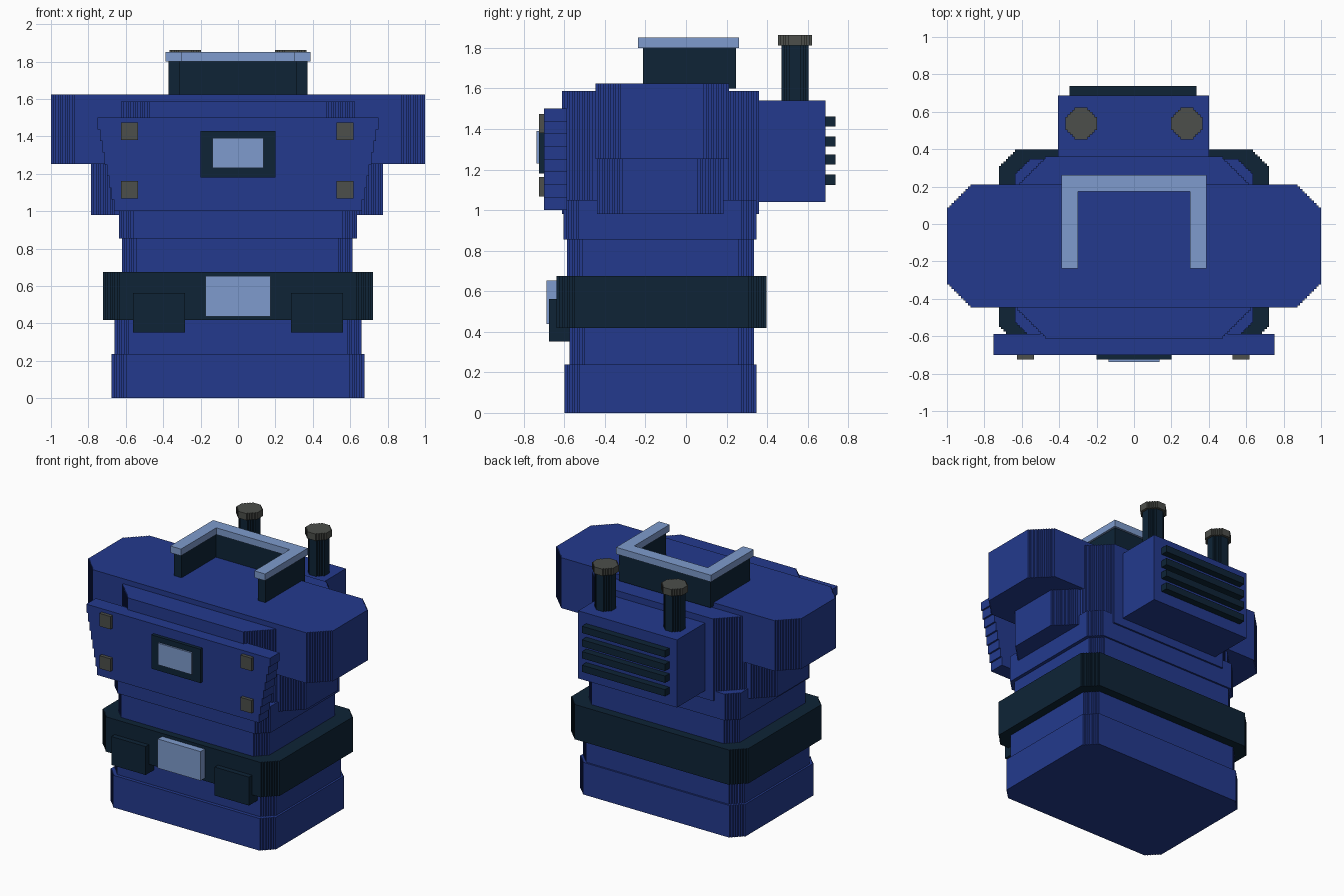
import bpy, bmesh

if "Cube" in bpy.data.objects:
    bpy.data.objects.remove(bpy.data.objects["Cube"])

U = 1 / 80  # size of one stair step on the cut corners


def material(name, rgb):
    m = bpy.data.materials.new(name)
    m.diffuse_color = (*rgb, 1)
    m.use_nodes = True
    m.node_tree.nodes["Principled BSDF"].inputs["Base Color"].default_value = m.diffuse_color
    return m


BLUE = material("armour blue", (0.017, 0.042, 0.27))
DARK = material("dark navy", (0.0044, 0.0176, 0.037))
LIGHT = material("pale blue", (0.21, 0.33, 0.61))
GREY = material("metal grey", (0.072, 0.077, 0.069))


def prism(name, outline, lo, hi, mat, axis="z"):
    """Extrude a closed outline along z, or an (x, z) outline along y."""
    bm = bmesh.new()
    place = (lambda p, h: (p[0], p[1], h)) if axis == "z" else (lambda p, h: (p[0], h, p[1]))
    low = [bm.verts.new(place(p, lo)) for p in outline]
    high = [bm.verts.new(place(p, hi)) for p in outline]
    bm.faces.new(low)
    bm.faces.new(high)
    for i in range(len(outline)):
        j = (i + 1) % len(outline)
        bm.faces.new((low[i], low[j], high[j], high[i]))
    bmesh.ops.recalc_face_normals(bm, faces=bm.faces)
    mesh = bpy.data.meshes.new(name)
    bm.to_mesh(mesh)
    bm.free()
    mesh.materials.append(mat)
    obj = bpy.data.objects.new(name, mesh)
    bpy.context.collection.objects.link(obj)
    return obj


def footprint(x0, x1, y0, y1, steps=0):
    """Rectangle whose four corners are cut as small staircases."""
    cx, cy, hx, hy = (x0 + x1) / 2, (y0 + y1) / 2, (x1 - x0) / 2, (y1 - y0) / 2
    corner = []
    for k in range(steps):
        corner += [(hx - k * U, hy - (steps - k) * U),
                   (hx - (k + 1) * U, hy - (steps - k) * U)]
    corner.append((hx - steps * U, hy))
    pts = []
    for sx, sy in ((1, 1), (-1, 1), (-1, -1), (1, -1)):
        part = [(cx + sx * x, cy + sy * y) for x, y in corner]
        pts += part if sx * sy > 0 else part[::-1]
    return pts


def block(name, x, y, z, mat, steps=0):
    return prism(name, footprint(*x, *y, steps), *z, mat)


# Stacked torso
block("hip_base", (-.675, .675), (-.60, .3475), (0, .2375), BLUE, 6)
block("lower_torso", (-.66, .66), (-.575, .335), (.2375, .55), BLUE, 6)
block("waist", (-.62, .6125), (-.5875, .335), (.55, .855), BLUE, 6)
block("rib_band", (-.6375, .6375), (-.605, .3475), (.855, 1.05), BLUE, 6)
block("chest", (-.625, .625), (-.6125, .36), (.98, 1.5875), BLUE, 12)

# Shoulders and the arm stubs below them
block("shoulders", (-1, 1), (-.4475, .2125), (1.2525, 1.625), BLUE, 10)
block("arm_stubs", (-.785, .775), (-.44, .185), (.98, 1.2525), BLUE, 10)

# Belt with buckle and pouches
block("belt", (-.7225, .7225), (-.6375, .3975), (.4175, .675), DARK, 7)
block("buckle", (-.175, .175), (-.6875, -.62), (.4375, .6525), LIGHT)
for side in (-1, 1):
    a, b = sorted((side * .2825, side * .5625))
    block("pouch", (a, b), (-.675, -.575), (.3525, .5625), DARK)

# Chest plate: stair-stepped taper towards the bottom
TOP, BOTTOM, ROWS = 1.5, 1.0, 8
right = []
for k in range(ROWS):
    w = .6625 + k * U
    right += [(w, BOTTOM + (TOP - BOTTOM) * k / ROWS),
              (w, BOTTOM + (TOP - BOTTOM) * (k + 1) / ROWS)]
prism("chest_plate", right + [(-x, z) for x, z in reversed(right)], -.70, -.5875, BLUE, "y")

# Plate screen and bolts
block("screen_frame", (-.2, .2), (-.725, -.70), (1.18, 1.43), DARK)
block("screen", (-.1375, .1375), (-.7375, -.725), (1.23, 1.39), LIGHT)
for x in (-.58, .5725):
    for z in (1.115, 1.4275):
        block("plate_bolt", (x - .045, x + .045), (-.725, -.70),
              (z - .0475, z + .0475), GREY)


# Collar: U shape open to the front
def u_shape(x, y0, y1, t):
    return [(-x, y0), (-x + t, y0), (-x + t, y1 - t), (x - t, y1 - t),
            (x - t, y0), (x, y0), (x, y1), (-x, y1)]


prism("collar_wall", u_shape(.3725, -.2125, .2475, .06), 1.6, 1.8, DARK)
prism("collar_rim", u_shape(.3875, -.2375, .2625, .0875), 1.8, 1.85, LIGHT)

# Backpack with vent slats and exhaust stacks
block("backpack", (-.4075, .4), (.345, .6875), (1.04, 1.54), BLUE)
for z in (1.15, 1.25, 1.3375, 1.4375):
    block("vent_slat", (-.345, .335), (.68, .7375), (z - .025, z + .025), DARK)
for x in (-.2825, .2825):
    block("exhaust_pipe", (x - .0675, x + .0675), (.47, .605), (1.52, 1.815), DARK, 3)
    block("exhaust_cap", (x - .085, x + .085), (.4525, .6225), (1.8125, 1.8625), GREY, 4)
